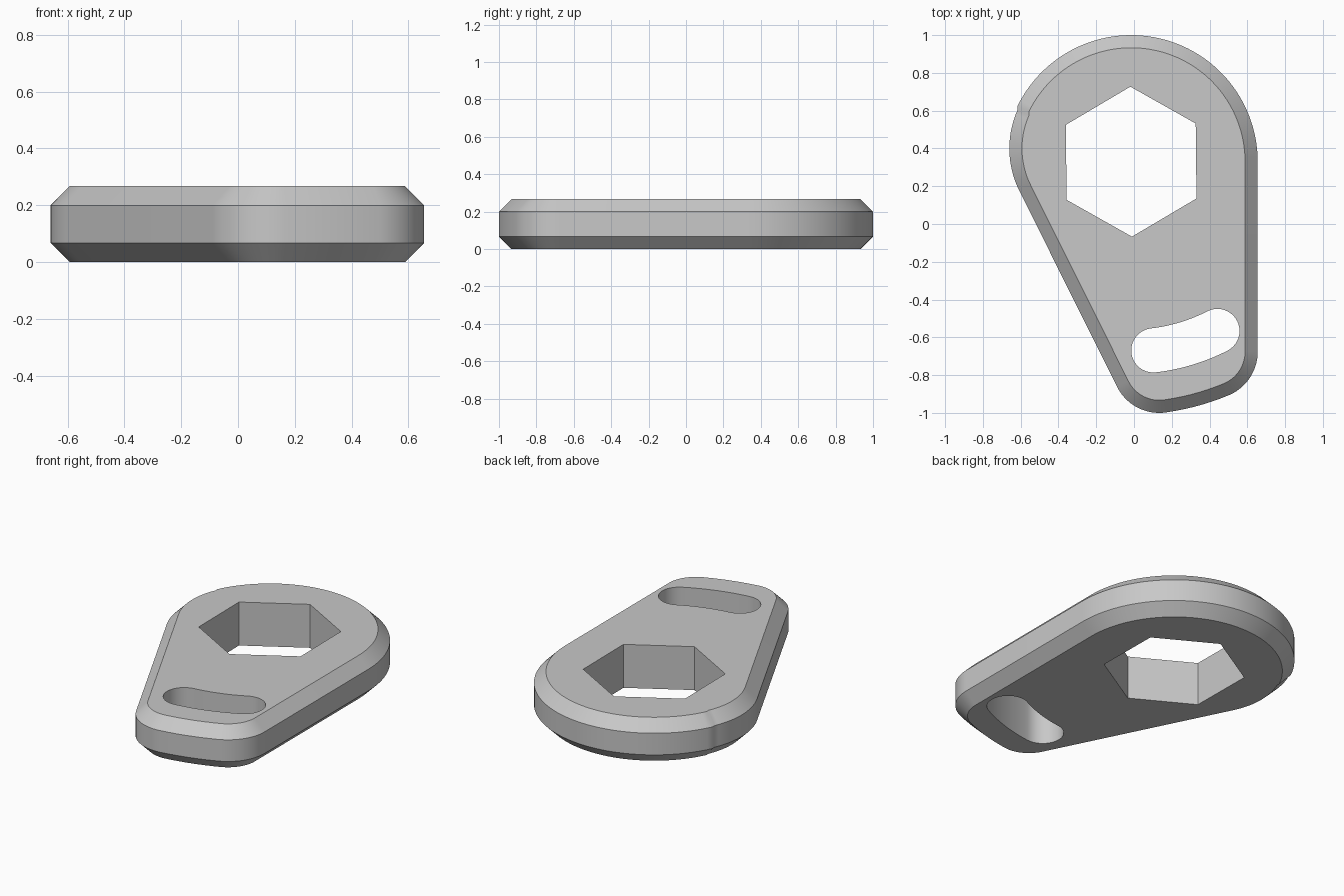
import bpy, bmesh, math

cube = bpy.data.objects.get("Cube")
if cube:
    bpy.data.objects.remove(cube, do_unlink=True)

THICK, CHAMFER = 0.267, 0.067
HUB = (-0.015, 0.33)          # centre of the round end, hexagon and slot arc


def arc(centre, radius, start, end, steps):
    """Points along an arc, angles in degrees."""
    angles = [math.radians(start + (end - start) * i / steps) for i in range(steps + 1)]
    return [(centre[0] + radius * math.cos(a), centre[1] + radius * math.sin(a)) for a in angles]


def outline(inset):
    """Rounded plate outline, moved inward by inset."""
    pts = arc(HUB, 0.67 - inset, 0, 154, 56)                        # round end
    pts += arc((-0.16, 0.40), 0.50 - inset, 156, 206.57, 18)        # left shoulder
    pts += arc((0.134, -0.75), 0.25 - inset, 206.57, 277.9, 24)     # lower left corner
    pts += arc(HUB, 1.34 - inset, -80.1, -69.3, 5)                  # curved foot
    pts += arc((0.405, -0.676), 0.25 - inset, -67.3, 0, 24)         # lower right corner
    return pts


def slot():
    """Curved slot following an arc around the hub."""
    mid, half, a, b = 1.006, 0.117, -83.3, -63.0

    def end(angle):
        return arc(HUB, mid, angle, angle, 1)[0]
    pts = arc(HUB, mid + half, a, b, 14)
    pts += arc(end(b), half, b, b + 180, 20)[1:]
    pts += arc(HUB, mid - half, b, a, 14)[1:]
    pts += arc(end(a), half, a + 180, a + 360, 20)[1:-1]
    return pts


def wall(bm, levels):
    """Stack closed loops of points and join them; return end loop edges."""
    rings = [[bm.verts.new((x, y, z)) for x, y in pts] for pts, z in levels]
    n = len(rings[0])
    for low, high in zip(rings, rings[1:]):
        for i in range(n):
            j = (i + 1) % n
            bm.faces.new((low[i], low[j], high[j], high[i]))
    return [[bm.edges.get((r[i], r[(i + 1) % n])) for i in range(n)]
            for r in (rings[0], rings[-1])]


bm = bmesh.new()
# Chamfered outer rim
full, inner = outline(0), outline(CHAMFER)
loops = [wall(bm, [(inner, 0), (full, CHAMFER), (full, THICK - CHAMFER), (inner, THICK)])]
# Hexagonal hole and curved slot
hexagon = arc(HUB, 0.397, 90.6, 390.6, 5)
for hole in (hexagon, slot()):
    loops.append(wall(bm, [(hole, 0), (hole, THICK)]))
# Flat bottom and top around the holes
for side in (0, 1):
    edges = [e for pair in loops for e in pair[side]]
    bmesh.ops.triangle_fill(bm, use_beauty=True, edges=edges, normal=(0, 0, 2 * side - 1))
bmesh.ops.recalc_face_normals(bm, faces=bm.faces)

mesh = bpy.data.meshes.new("lever_plate")
bm.to_mesh(mesh)
bm.free()
plate = bpy.data.objects.new("lever_plate", mesh)
bpy.context.collection.objects.link(plate)

# Plain grey material
grey = bpy.data.materials.new("light_grey")
grey.use_nodes = True
colour = (0.58, 0.58, 0.58, 1)
grey.diffuse_color = colour
grey.node_tree.nodes["Principled BSDF"].inputs["Base Color"].default_value = colour
mesh.materials.append(grey)

# Smooth curves with sharp chamfer and hole edges
bpy.ops.object.select_all(action="DESELECT")
plate.select_set(True)
bpy.context.view_layer.objects.active = plate
bpy.ops.object.shade_smooth_by_angle(angle=math.radians(30))
